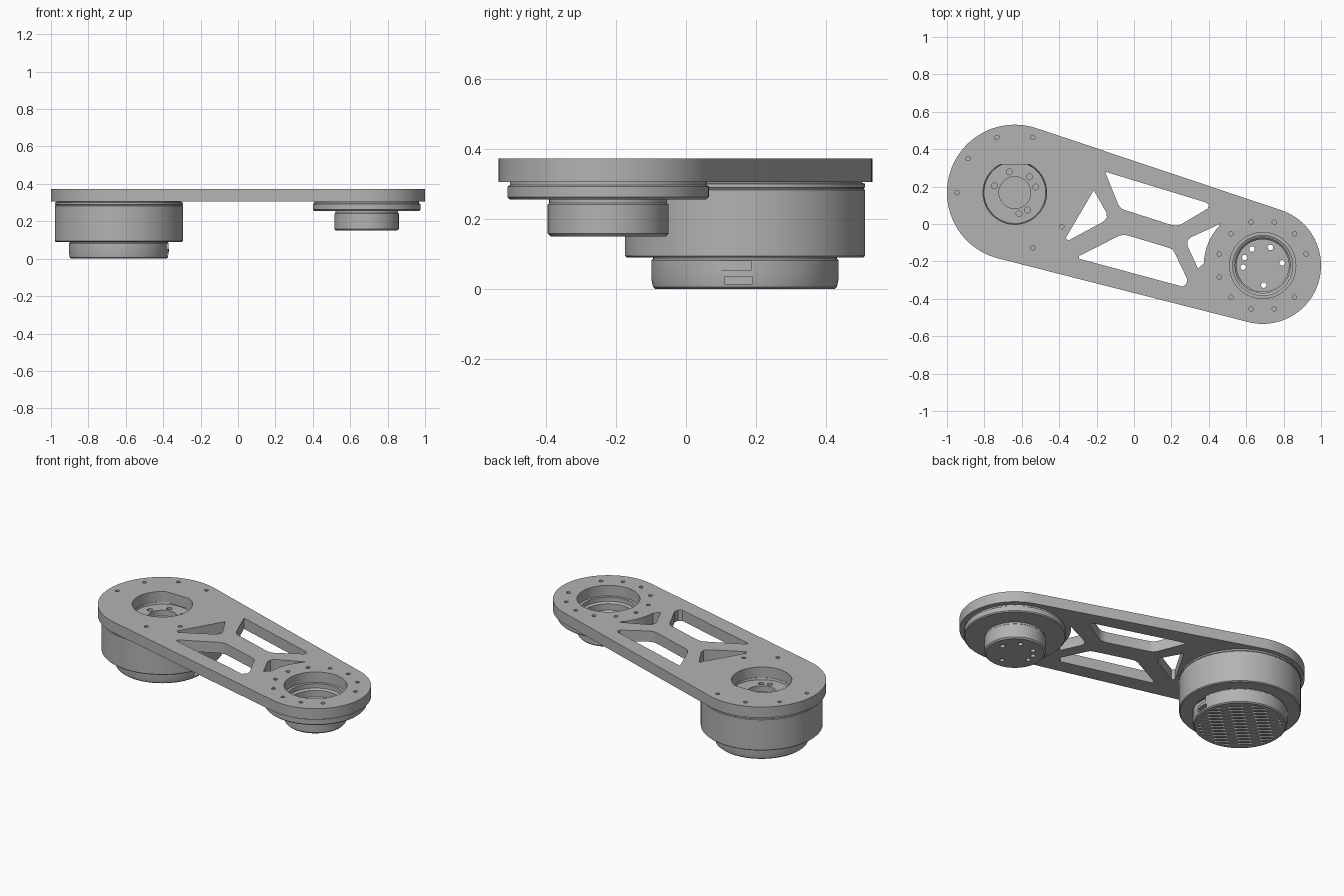
import bpy, bmesh, math
from math import cos, sin, radians

cube = bpy.data.objects.get("Cube")
if cube:
    bpy.data.objects.remove(cube, do_unlink=True)

grey = bpy.data.materials.new("machined_grey")
grey.use_nodes = True
grey.diffuse_color = (0.45, 0.45, 0.45, 1)
grey.node_tree.nodes["Principled BSDF"].inputs["Base Color"].default_value = grey.diffuse_color

BIG, SMALL = (-0.637, 0.168), (0.688, -0.222)   # the two joint axes
BOTTOM, TOP = 0.305, 0.372                      # arm plate heights


def arc(centre, r, start, end, n):
    """Points along an arc, angles in degrees."""
    steps = [radians(start + (end - start) * i / n) for i in range(n + 1)]
    return [(centre[0] + r * cos(a), centre[1] + r * sin(a)) for a in steps]


def circle(centre, r, n=16):
    return arc(centre, r, 0, 360, n)[:-1]


def rect(x0, x1, y0, y1):
    return [(x0, y0), (x1, y0), (x1, y1), (x0, y1)]


def ring(centre, r, angles, hole):
    """Small round holes on a bolt circle."""
    return [circle((centre[0] + r * cos(radians(a)), centre[1] + r * sin(radians(a))), hole, 12)
            for a in angles]


def finish(name, bm):
    bmesh.ops.recalc_face_normals(bm, faces=bm.faces)
    mesh = bpy.data.meshes.new(name)
    bm.to_mesh(mesh)
    bm.free()
    mesh.materials.append(grey)
    obj = bpy.data.objects.new(name, mesh)
    bpy.context.collection.objects.link(obj)
    return obj


def prisms(name, items):
    """Extruded outlines, each item being (points, z0, z1)."""
    bm = bmesh.new()
    for pts, z0, z1 in items:
        low = [bm.verts.new((x, y, z0)) for x, y in pts]
        high = [bm.verts.new((x, y, z1)) for x, y in pts]
        bm.faces.new(low[::-1])
        bm.faces.new(high)
        for i in range(len(pts)):
            j = (i + 1) % len(pts)
            bm.faces.new((low[i], low[j], high[j], high[i]))
    return finish(name, bm)


def lathe(name, centre, profile, n=72):
    """Turned part: the profile starts and ends on the axis."""
    bm = bmesh.new()
    rows = []
    for r, z in profile:
        pts = circle(centre, r, n) if r else [centre]
        rows.append([bm.verts.new((x, y, z)) for x, y in pts])
    for a, b in zip(rows, rows[1:]):
        for i in range(n):
            j = (i + 1) % n
            if len(a) == 1:
                bm.faces.new((a[0], b[j], b[i]))
            elif len(b) == 1:
                bm.faces.new((a[i], a[j], b[0]))
            else:
                bm.faces.new((a[i], a[j], b[j], b[i]))
    return finish(name, bm)


def cut(obj, items):
    """Subtract prisms and bake the result."""
    cutter = prisms(obj.name + "_cutter", items)
    cutter.hide_render = True
    mod = obj.modifiers.new("cut", "BOOLEAN")
    mod.operation, mod.solver, mod.object = "DIFFERENCE", "EXACT", cutter
    deps = bpy.context.evaluated_depsgraph_get()
    mesh = bpy.data.meshes.new_from_object(obj.evaluated_get(deps))
    obj.modifiers.clear()
    obj.data = mesh
    bpy.data.objects.remove(cutter, do_unlink=True)


# Arm plate: two round ends joined by tangent lines
R1, R2 = 0.363, 0.312
dx, dy = SMALL[0] - BIG[0], SMALL[1] - BIG[1]
axis = math.degrees(math.atan2(dy, dx))
phi = math.degrees(math.acos((R1 - R2) / math.hypot(dx, dy)))
outline = arc(BIG, R1, axis + phi, axis + 360 - phi, 48) + arc(SMALL, R2, axis - phi, axis + phi, 48)
plate = prisms("arm_plate", [(outline, BOTTOM, TOP)])

# Truss windows, joint openings and bolt holes in the plate
windows = [
    [(-0.155, 0.28), (0.385, 0.115), (0.4, 0.1), (0.395, 0.083), (0.25, -0.003), (0.225, -0.008),
     (0.2, -0.005), (-0.05, 0.075), (-0.07, 0.085), (-0.085, 0.105)],
    [(-0.215, 0.18), (-0.147, 0.06), (-0.145, 0.035), (-0.165, 0.012), (-0.35, -0.088), (-0.365, -0.075)],
    [(-0.295, -0.172), (-0.08, -0.063), (-0.055, -0.058), (-0.03, -0.062), (0.18, -0.125),
     (0.205, -0.135), (0.218, -0.155), (0.285, -0.295), (0.28, -0.32), (0.26, -0.335), (-0.295, -0.185)],
    arc(SMALL, 0.315, 134, 178, 12) + [(0.342, -0.238), (0.285, -0.115), (0.287, -0.09), (0.3, -0.073)],
]
opening = [(x, min(y, 0.317)) for x, y in circle(BIG, 0.17, 64)]
holes = ring(BIG, 0.31, [72, 108, 144, 180, 288, 324], 0.012)
holes += ring(SMALL, 0.24, [15 + 30 * k for k in range(11)], 0.012)
cut(plate, [(p, BOTTOM - 0.1, TOP + 0.1)
            for p in windows + [opening, circle(SMALL, 0.177, 64)] + holes])

# Motor housing with hub recess
motor = lathe("motor_housing", BIG, [
    (0, 0.09), (0.337, 0.09), (0.3425, 0.095), (0.3425, 0.283), (0.339, 0.285), (0.339, 0.288),
    (0.3425, 0.29), (0.3425, 0.3), (0.333, 0.303), (0.333, 0.307), (0.168, 0.307), (0.165, 0.295),
    (0.085, 0.295), (0.085, 0.26), (0, 0.26)])
cut(motor, [(p, 0.25, 0.35) for p in ring(BIG, 0.115, [105, 47, 15, -54, -79, 162], 0.016)])

# Motor end cap with cooling slots underneath and a connector socket on its side
cap = lathe("motor_end_cap", BIG, [
    (0, 0), (0.255, 0), (0.262, 0.006), (0.267, 0.03), (0.267, 0.082), (0.262, 0.086), (0.262, 0.094), (0, 0.094)])
slots = []
c = s = math.sqrt(0.5)
for k in range(-6, 7):
    v = k * 0.034
    half = math.sqrt(0.235 ** 2 - v * v)
    box = rect(-half, half, v - 0.006, v + 0.006)
    slots.append(([(BIG[0] - c * x - s * y, BIG[1] + s * x - c * y) for x, y in box], -0.05, 0.012))
sockets = [(rect(-0.41, -0.3, 0.11, 0.19), 0.014, 0.036),
           (rect(-0.383, -0.3, 0.02, 0.185), 0.053, 0.08)]
cut(cap, slots + sockets)

# Output flange: stepped cup hanging below the small end
flange = lathe("output_flange", SMALL, [
    (0, 0.15), (0.164, 0.15), (0.172, 0.158), (0.172, 0.241), (0.168, 0.245), (0.168, 0.256),
    (0.281, 0.256), (0.287, 0.262), (0.287, 0.292), (0.28, 0.297), (0.28, 0.307), (0.16, 0.307),
    (0.16, 0.28), (0.147, 0.272), (0.147, 0.232), (0.14, 0.225), (0.14, 0.17), (0, 0.17)])
cut(flange, [(p, 0.1, 0.2) for p in ring(SMALL, 0.105, [67, 123, 156, 185, 8, 273], 0.015)])

# Smooth round walls, keep edges sharp
bpy.ops.object.select_all(action="DESELECT")
for obj in (plate, motor, cap, flange):
    obj.select_set(True)
bpy.context.view_layer.objects.active = plate
bpy.ops.object.shade_smooth_by_angle(angle=radians(30))
